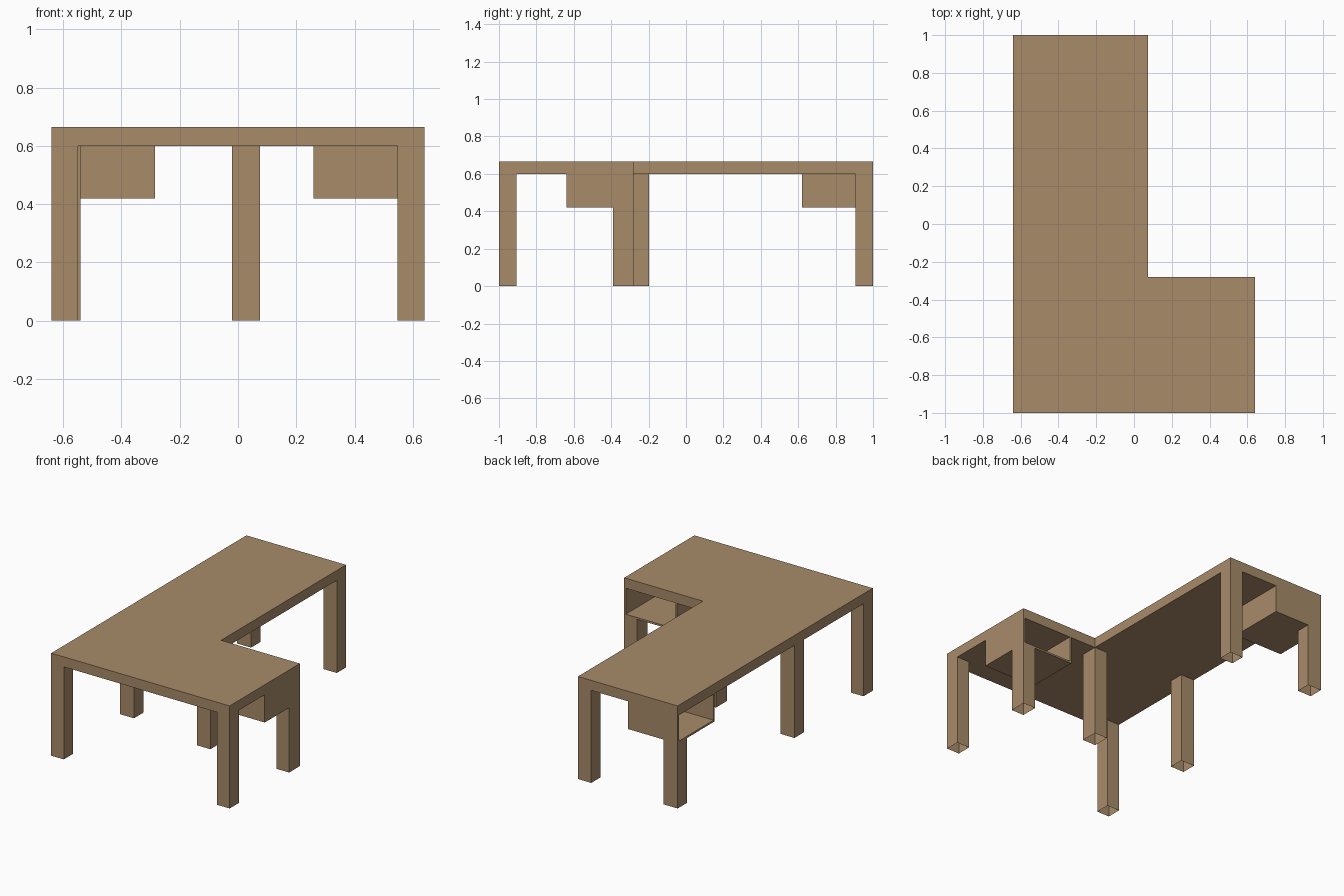
import bpy, bmesh

if "Cube" in bpy.data.objects:
    bpy.data.objects.remove(bpy.data.objects["Cube"])

TOP, UNDER, SHELF = 0.665, 0.60, 0.42
WALL = 0.012

wood = bpy.data.materials.new("light brown wood")
wood.diffuse_color = (0.392, 0.258, 0.142, 1)
wood.use_nodes = True
wood.node_tree.nodes["Principled BSDF"].inputs["Base Color"].default_value = wood.diffuse_color


def finish(name, bm):
    bmesh.ops.recalc_face_normals(bm, faces=bm.faces)
    mesh = bpy.data.meshes.new(name)
    bm.to_mesh(mesh)
    bm.free()
    mesh.materials.append(wood)
    obj = bpy.data.objects.new(name, mesh)
    bpy.context.collection.objects.link(obj)
    return obj


def prism(bm, outline, z0, z1):
    """Closed prism over an outline."""
    face = bm.faces.new([bm.verts.new((x, y, z0)) for x, y in outline])
    new = bmesh.ops.extrude_face_region(bm, geom=[face], use_keep_orig=True)
    moved = [g for g in new["geom"] if isinstance(g, bmesh.types.BMVert)]
    bmesh.ops.translate(bm, vec=(0, 0, z1 - z0), verts=moved)


def rect(x0, x1, y0, y1):
    return [(x0, y0), (x1, y0), (x1, y1), (x0, y1)]


# L-shaped top
bm = bmesh.new()
prism(bm, [(-0.64, -1), (0.64, -1), (0.64, -0.28),
           (0.075, -0.28), (0.075, 1), (-0.64, 1)], UNDER, TOP)
finish("desk_top", bm)


# Hollow legs, open at the floor
def leg(name, x0, x1, y0, y1, height):
    bm = bmesh.new()
    prism(bm, rect(x0, x1, y0, y1), 0, height)
    bm.normal_update()
    caps = [f for f in bm.faces if abs(f.normal.z) > 0.5]
    bmesh.ops.recalc_face_normals(bm, faces=bm.faces)
    bmesh.ops.delete(bm, geom=caps, context='FACES_ONLY')
    finish(name, bm)


leg("front_left_leg", -0.64, -0.55, -1, -0.905, UNDER)
leg("front_right_leg", 0.548, 0.64, -1, -0.905, UNDER)
leg("middle_left_leg", -0.64, -0.54, -0.295, -0.197, UNDER)
leg("inner_corner_leg", -0.02, 0.075, -0.39, -0.28, UNDER)
leg("wing_leg", 0.548, 0.64, -0.39, -0.28, SHELF)
leg("back_left_leg", -0.64, -0.54, 0.905, 1, SHELF)
leg("back_right_leg", -0.02, 0.075, 0.905, 1, UNDER)


# Cubbies hung under the top: U-shaped wall plus a floor, one side open
def cubby(name, x0, x1, y0, y1, open_side):
    t = WALL
    if open_side == "+y":
        u = [(x0, y1), (x0, y0), (x1, y0), (x1, y1),
             (x1 - t, y1), (x1 - t, y0 + t), (x0 + t, y0 + t), (x0 + t, y1)]
    else:  # open towards -x
        u = [(x0, y0), (x1, y0), (x1, y1), (x0, y1),
             (x0, y1 - t), (x1 - t, y1 - t), (x1 - t, y0 + t), (x0, y0 + t)]
    bm = bmesh.new()
    prism(bm, u, SHELF + t, UNDER)
    finish(name + "_walls", bm)
    bm = bmesh.new()
    prism(bm, rect(x0, x1, y0, y1), SHELF, SHELF + t)
    finish(name + "_floor", bm)


cubby("wing_cubby", 0.26, 0.64, -0.64, -0.28, "+y")
cubby("back_cubby", -0.64, -0.285, 0.62, 1, "-x")
